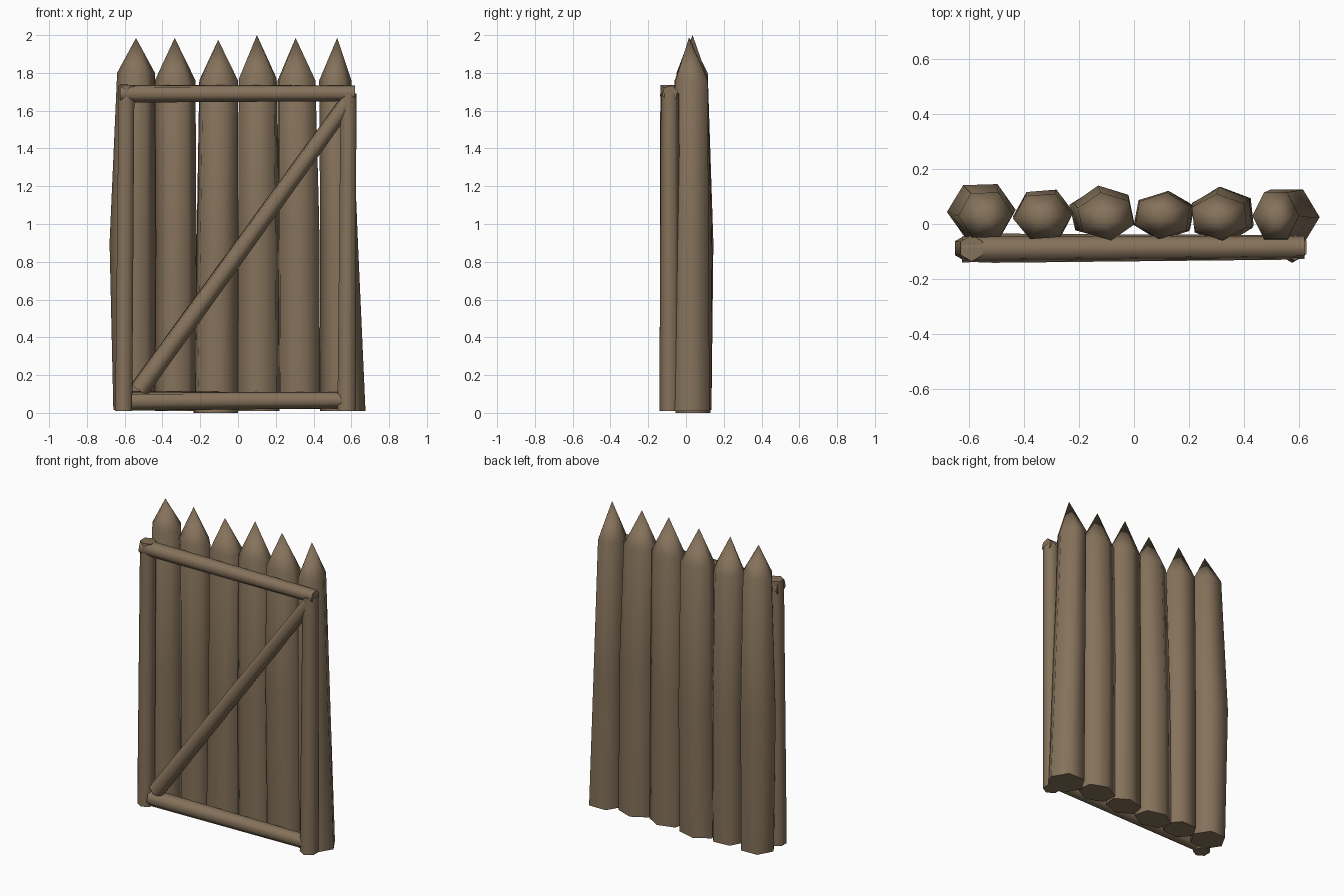
import bpy, bmesh, math
from mathutils import Vector

if "Cube" in bpy.data.objects:
    bpy.data.objects.remove(bpy.data.objects["Cube"])

wood = bpy.data.materials.new("weathered_brown_wood")
wood.diffuse_color = (0.235, 0.168, 0.104, 1)
wood.use_nodes = True
wood.node_tree.nodes["Principled BSDF"].inputs["Base Color"].default_value = wood.diffuse_color


def hexagon(rot):
    """Unit hexagon, stretched so it spans 0..1 in both directions."""
    pts = [(math.cos(math.radians(rot + 60 * i)), math.sin(math.radians(rot + 60 * i))) for i in range(6)]
    xs, ys = [p[0] for p in pts], [p[1] for p in pts]
    return [((x - min(xs)) / (max(xs) - min(xs)), (y - min(ys)) / (max(ys) - min(ys))) for x, y in pts]


def loft(name, rings, tip=None):
    """Skin a list of equal rings, capped at the ends or closed with a tip."""
    bm = bmesh.new()
    loops = [[bm.verts.new(p) for p in ring] for ring in rings]
    n = len(loops[0])
    for a, b in zip(loops, loops[1:]):
        for i in range(n):
            j = (i + 1) % n
            bm.faces.new((a[i], a[j], b[j], b[i]))
    bm.faces.new(loops[0][::-1])
    if tip:
        t = bm.verts.new(tip)
        for i in range(n):
            bm.faces.new((loops[-1][i], loops[-1][(i + 1) % n], t))
    else:
        bm.faces.new(loops[-1])
    bmesh.ops.recalc_face_normals(bm, faces=bm.faces[:])
    me = bpy.data.meshes.new(name)
    bm.to_mesh(me)
    bm.free()
    ob = bpy.data.objects.new(name, me)
    bpy.context.collection.objects.link(ob)
    me.materials.append(wood)
    bpy.ops.object.select_all(action='DESELECT')
    ob.select_set(True)
    bpy.context.view_layer.objects.active = ob
    bpy.ops.object.shade_smooth_by_angle(angle=math.radians(70))
    return ob


def stake(name, rot, bottom, middle, shoulder, tip):
    """Sharpened log; each ring is (z, left, right, front, back)."""
    shape = hexagon(rot)
    rings = [[(l + u * (r - l), f + v * (b - f), z) for u, v in shape]
             for z, l, r, f, b in (bottom, middle, shoulder)]
    loft(name, rings, tip)


def beam(name, start, end, r0, r1, rot=0):
    """Straight tapered hexagonal pole."""
    a, b = Vector(start), Vector(end)
    d = (b - a).normalized()
    side = Vector((0, 1, 0))
    up = d.cross(side).normalized()
    side = up.cross(d)
    ang = [math.radians(rot + 60 * i) for i in range(6)]
    rings = [[p + (side * math.cos(t) + up * math.sin(t)) * r for t in ang] for p, r in ((a, r0), (b, r1))]
    loft(name, rings)


# Palisade stakes
stake("stake_1", 2, (0.015, -.66, -.435, -.055, .135), (0.90, -.68, -.43, -.05, .145),
      (1.80, -.64, -.44, -.05, .115), (-.54, .02, 1.985))
stake("stake_2", 5, (0.01, -.44, -.22, -.05, .12), (0.90, -.435, -.22, -.055, .125),
      (1.76, -.44, -.225, -.055, .11), (-.335, .02, 1.985))
stake("stake_3", 40, (0.0, -.235, .0, -.055, .13), (0.85, -.22, .0, -.055, .14),
      (1.76, -.205, .0, -.06, .115), (-.105, .015, 1.975))
stake("stake_4", 22, (0.01, .0, .22, -.055, .12), (0.90, .0, .215, -.06, .12),
      (1.77, .005, .205, -.055, .115), (.10, .035, 2.0))
stake("stake_5", 35, (0.02, .215, .435, -.06, .135), (1.00, .21, .43, -.075, .135),
      (1.76, .21, .41, -.06, .11), (.305, .02, 1.985))
stake("stake_6", 0, (0.01, .435, .675, -.075, .125), (0.90, .435, .635, -.07, .12),
      (1.76, .43, .60, -.055, .115), (.525, .015, 1.985))

# Front frame: posts, rails and diagonal brace
beam("left_post", (-.605, -.088, .01), (-.59, -.088, 1.735), .052, .048)
beam("right_post", (.575, -.085, .01), (.585, -.085, 1.69), .056, .048)
beam("top_rail", (-.625, -.092, 1.69), (.62, -.085, 1.692), .049, .043, 15)
beam("bottom_rail", (-.565, -.09, .062), (.55, -.085, .068), .052, .045, 15)
beam("diagonal_brace", (-.525, -.088, .12), (.59, -.085, 1.66), .054, .045, 10)
